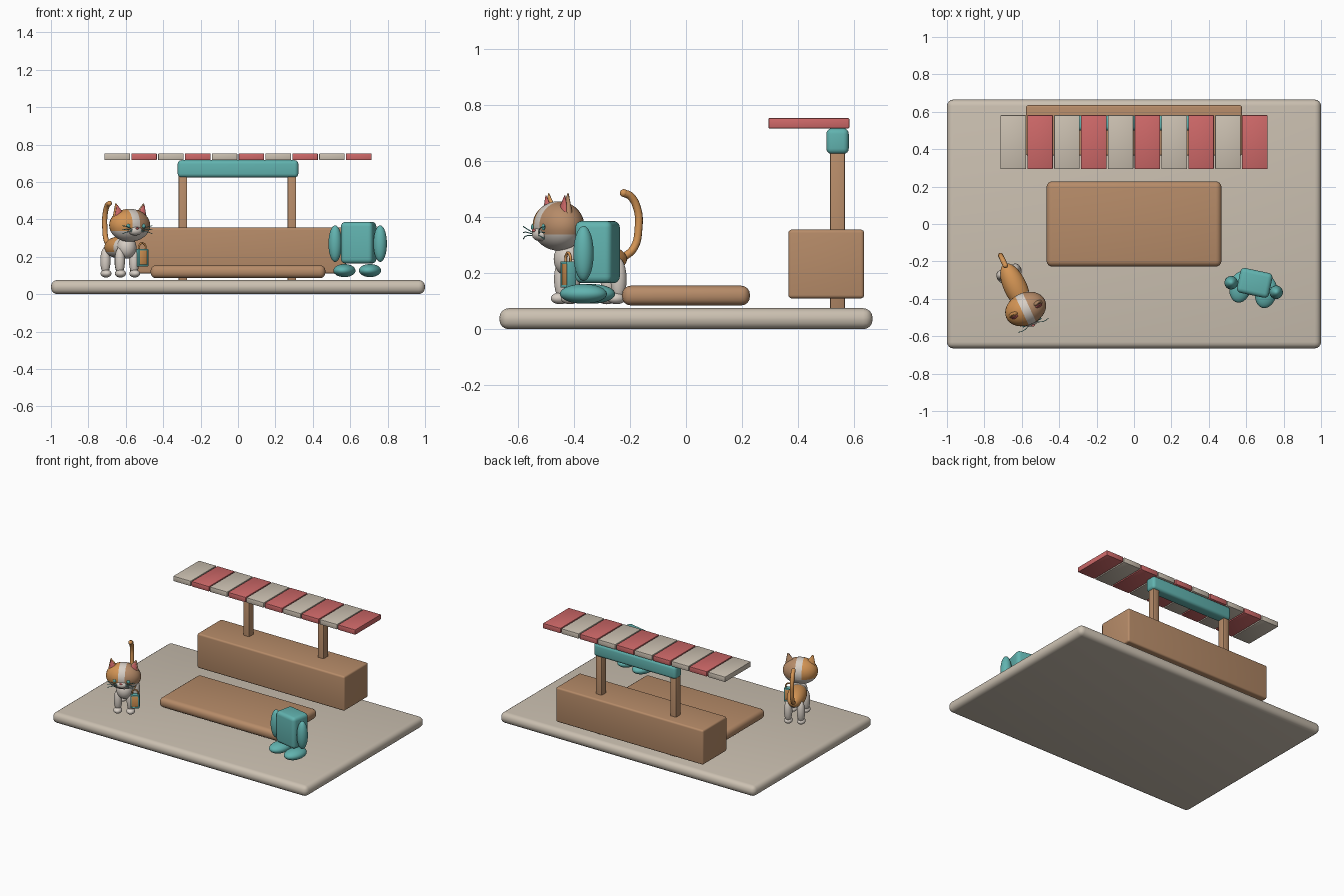
import bpy, bmesh, math
from mathutils import Matrix, Vector

cube = bpy.data.objects.get("Cube")
if cube:
    bpy.data.objects.remove(cube, do_unlink=True)


def make_material(name, rgb):
    m = bpy.data.materials.new(name)
    m.use_nodes = True
    m.diffuse_color = (*rgb, 1)
    m.node_tree.nodes["Principled BSDF"].inputs["Base Color"].default_value = (*rgb, 1)
    return m


BEIGE = make_material("beige", (0.60, 0.53, 0.44))
WOOD = make_material("wood_brown", (0.47, 0.26, 0.14))
TEAL = make_material("teal", (0.12, 0.45, 0.43))
RED = make_material("coral_red", (0.62, 0.14, 0.14))
ORANGE = make_material("fur_orange", (0.66, 0.30, 0.09))
WHITE = make_material("fur_white", (0.68, 0.62, 0.56))


def finish(bm, name, mats, frame=Matrix()):
    """Turn a bmesh into a smooth shaded object."""
    me = bpy.data.meshes.new(name)
    bm.to_mesh(me)
    bm.free()
    for m in mats:
        me.materials.append(m)
    ob = bpy.data.objects.new(name, me)
    ob.matrix_world = frame
    bpy.context.collection.objects.link(ob)
    bpy.ops.object.select_all(action='DESELECT')
    ob.select_set(True)
    bpy.context.view_layer.objects.active = ob
    bpy.ops.object.shade_smooth_by_angle(angle=math.radians(40))
    return ob


def box(name, mat, center, size, bevel, frame=Matrix(), segments=4):
    bm = bmesh.new()
    bmesh.ops.create_cube(bm, size=1)
    bmesh.ops.scale(bm, vec=size, verts=bm.verts)
    bmesh.ops.bevel(bm, geom=bm.edges[:], offset=bevel, segments=segments,
                    profile=0.5, affect='EDGES')
    bmesh.ops.translate(bm, vec=center, verts=bm.verts)
    return finish(bm, name, [mat], frame)


def ball(name, mats, center, radii, frame=Matrix(), cuts=(), rule=None):
    """Ellipsoid; cuts are local planes, rule picks the material per face."""
    bm = bmesh.new()
    bmesh.ops.create_uvsphere(bm, u_segments=32, v_segments=18, radius=1)
    bmesh.ops.scale(bm, vec=radii, verts=bm.verts)
    for co, no in cuts:
        bmesh.ops.bisect_plane(bm, geom=bm.verts[:] + bm.edges[:] + bm.faces[:],
                               plane_co=co, plane_no=no)
    if rule:
        for f in bm.faces:
            f.material_index = rule(f.calc_center_median())
    bmesh.ops.translate(bm, vec=center, verts=bm.verts)
    return finish(bm, name, mats, frame)


def tube(name, mat, points, radius, frame=Matrix()):
    cu = bpy.data.curves.new(name, 'CURVE')
    cu.dimensions = '3D'
    cu.bevel_depth = radius
    cu.bevel_resolution = 3
    cu.resolution_u = 8
    cu.use_fill_caps = True
    sp = cu.splines.new('BEZIER')
    sp.bezier_points.add(len(points) - 1)
    for bp, p in zip(sp.bezier_points, points):
        bp.co = p
        bp.handle_left_type = bp.handle_right_type = 'AUTO'
    cu.materials.append(mat)
    ob = bpy.data.objects.new(name, cu)
    ob.matrix_world = frame
    bpy.context.collection.objects.link(ob)
    return ob


def cone(name, mat, center, radius, height, thin, frame, tilt):
    bm = bmesh.new()
    bmesh.ops.create_cone(bm, cap_ends=True, segments=20, radius1=radius,
                          radius2=0.003, depth=height)
    bmesh.ops.scale(bm, vec=(1, thin, 1), verts=bm.verts)
    bmesh.ops.rotate(bm, matrix=Matrix.Rotation(tilt, 3, 'Y'), verts=bm.verts)
    bmesh.ops.translate(bm, vec=center, verts=bm.verts)
    return finish(bm, name, [mat], frame)


def placed(x, y, yaw):
    return Matrix.Translation((x, y, 0)) @ Matrix.Rotation(math.radians(yaw), 4, 'Z')


# Ground slab, low table and stall counter
box("ground_slab", BEIGE, (0, 0, 0.0375), (2, 1.33, 0.075), 0.034)
box("low_table", WOOD, (0, 0, 0.12), (0.935, 0.455, 0.07), 0.03)
box("stall_counter", WOOD, (0, 0.5, 0.2325), (1.155, 0.27, 0.245), 0.012)

# Stall posts, sign beam and striped awning
for side, x in (("right", -0.295), ("left", 0.288)):
    box(side + "_post", WOOD, (x, 0.54, 0.36), (0.046, 0.052, 0.58), 0.005, segments=2)
box("sign_beam", TEAL, (0, 0.54, 0.67), (0.645, 0.08, 0.092), 0.02)
for i in range(10):
    box(f"awning_slat_{i + 1}", RED if i % 2 else BEIGE,
        ((i - 4.5) * 0.1435, 0.438, 0.734), (0.136, 0.288, 0.036), 0.003, segments=2)

# Teal figure: blocky torso, oval arms and flat feet
fig = placed(0.645, -0.315, -12)
box("figure_torso", TEAL, (0, 0, 0.275), (0.175, 0.135, 0.222), 0.024, fig)
for side, s in (("right", -1), ("left", 1)):
    ball(f"figure_{side}_arm", [TEAL], (s * 0.123, -0.025, 0.27),
         (0.036, 0.036, 0.098), fig)
    ball(f"figure_{side}_foot", [TEAL], (s * 0.07, -0.037, 0.126),
         (0.058, 0.085, 0.035), fig)

# Cat body: orange rear, white shoulders and belly
cat = placed(-0.635, -0.335, 25)
ball("cat_body", [ORANGE, WHITE], (0, 0, 0.25), (0.062, 0.135, 0.058), cat,
     [((0, -0.05, 0), (0, 1, 0)), ((0, 0, -0.025), (0, 0, 1))],
     lambda c: 1 if c.y < -0.05 or c.z < -0.025 else 0)
ball("cat_chest", [WHITE], (0, -0.095, 0.25), (0.052, 0.05, 0.06), cat)

# Cat legs and paws
for side, s in (("right", -1), ("left", 1)):
    for end, y in (("front", -0.098), ("rear", 0.085)):
        ball(f"cat_{side}_{end}_leg", [WHITE], (s * 0.042, y, 0.178),
             (0.027, 0.029, 0.075), cat)
        ball(f"cat_{side}_{end}_paw", [WHITE], (s * 0.042, y - 0.008, 0.11),
             (0.028, 0.034, 0.021), cat)

# Curled tail
tube("cat_tail", ORANGE, [(0, 0.115, 0.25), (0, 0.165, 0.29), (0, 0.183, 0.36),
                          (0, 0.178, 0.43), (0, 0.15, 0.475), (0, 0.125, 0.485)],
     0.014, cat)
ball("cat_tail_tip", [ORANGE], (0, 0.125, 0.485), (0.014, 0.014, 0.014), cat)

# Head: one orange side, one brown side, white blaze and chin
head = cat @ Matrix.Translation((0, -0.132, 0.368))
R = Vector((0.114, 0.087, 0.088))


def head_rule(c):
    if abs(c.x) < 0.022 or c.z < -0.03:
        return 2
    return 0 if c.x < 0 else 1


ball("cat_head", [ORANGE, WOOD, WHITE], (0, 0, 0), R, head,
     [((-0.022, 0, 0), (1, 0, 0)), ((0.022, 0, 0), (1, 0, 0)),
      ((0, 0, -0.03), (0, 0, 1))], head_rule)
ball("cat_muzzle", [WHITE], (0, -0.073, -0.03), (0.04, 0.025, 0.024), head)
ball("cat_nose", [RED], (0, -0.097, -0.016), (0.009, 0.006, 0.006), head)


def face_y(x, z):
    return -R.y * math.sqrt(1 - (x / R.x) ** 2 - (z / R.z) ** 2)


# Ears, eyes and whiskers
for side, s in (("right", -1), ("left", 1)):
    fur = ORANGE if s < 0 else WOOD
    cone(f"cat_{side}_ear", fur, (s * 0.074, 0, 0.083), 0.035, 0.068, 0.55, head, s * 0.25)
    cone(f"cat_{side}_inner_ear", RED, (s * 0.073, -0.012, 0.082), 0.026, 0.054, 0.5,
         head, s * 0.25)
    ball(f"cat_{side}_eye", [TEAL], (s * 0.045, face_y(0.045, -0.004), -0.004),
         (0.011, 0.005, 0.011), head)
    for i in (-1, 0, 1):
        tube(f"cat_{side}_whisker_{i + 2}", TEAL,
             [(s * 0.028, -0.09, -0.028 + i * 0.006),
              (s * 0.06, -0.1, -0.022 + i * 0.014),
              (s * 0.09, -0.096, -0.024 + i * 0.022)], 0.0018, head)

# Small lantern bag beside the cat: body, teal trim and handle
bag = placed(-0.512, -0.42, 25)
box("bag_body", ORANGE, (0, 0, 0.195), (0.046, 0.032, 0.085), 0.004, bag, 2)
for name, z in (("top", 0.237), ("bottom", 0.153)):
    box(f"bag_{name}_trim", TEAL, (0, 0, z), (0.056, 0.038, 0.01), 0.003, bag, 2)
for side, s in (("right", -1), ("left", 1)):
    box(f"bag_{side}_trim", TEAL, (s * 0.025, 0, 0.195), (0.007, 0.036, 0.085), 0.002, bag, 2)
tube("bag_handle", ORANGE, [(-0.02, 0, 0.238), (-0.019, 0, 0.258), (0, 0, 0.273),
                            (0.019, 0, 0.258), (0.02, 0, 0.238)], 0.005, bag)
